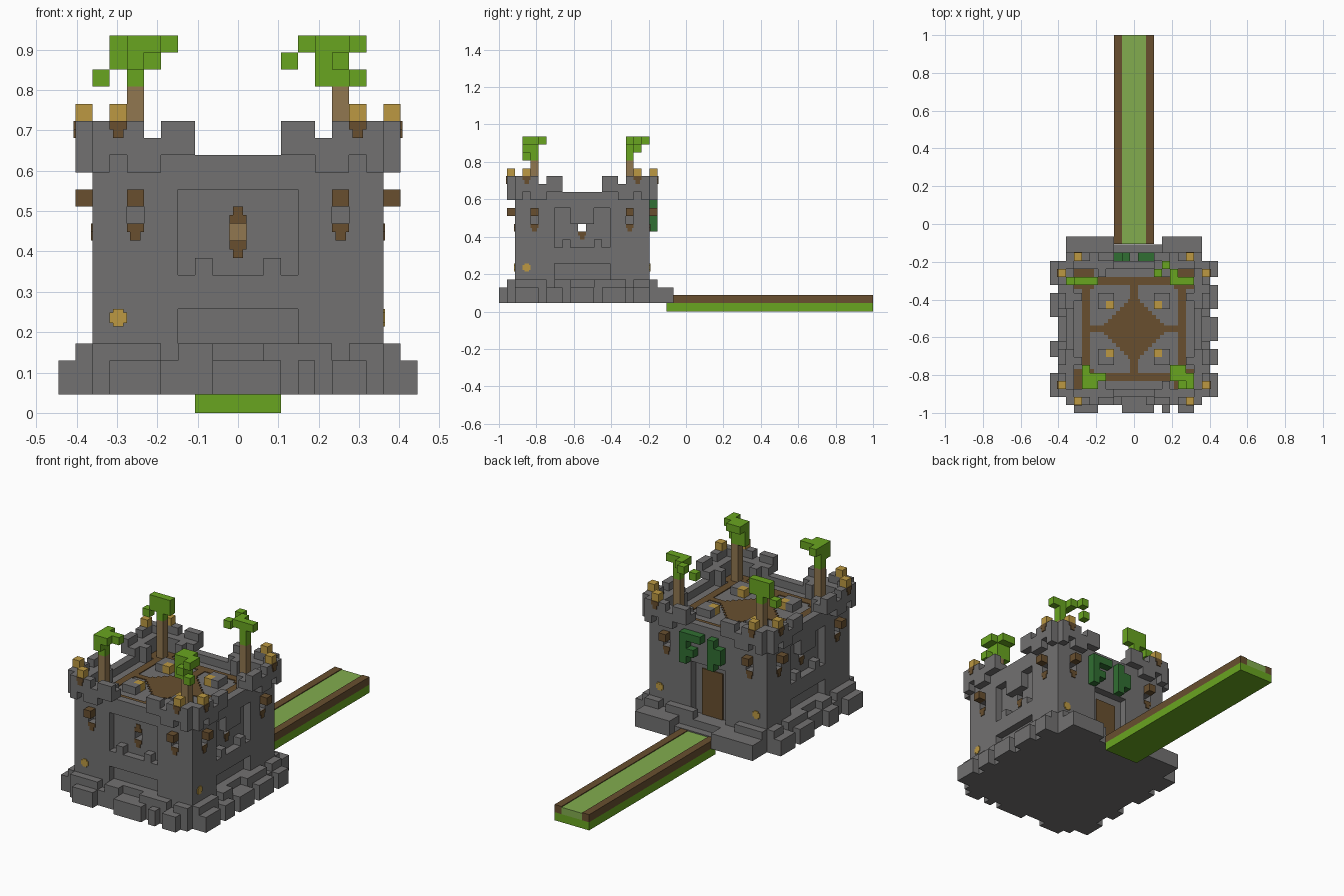
import bpy, bmesh
from mathutils import Vector

if "Cube" in bpy.data.objects:
    bpy.data.objects.remove(bpy.data.objects["Cube"])

U = 0.0424                      # block size
ORIGIN = Vector((0, -0.555, 0.045))


def srgb(*c):
    return [((v / 255 + 0.055) / 1.055) ** 2.4 if v > 10 else v / 3300 for v in c] + [1]


def material(name, *c):
    m = bpy.data.materials.new(name)
    m.use_nodes = True
    m.diffuse_color = srgb(*c)
    m.node_tree.nodes["Principled BSDF"].inputs["Base Color"].default_value = srgb(*c)
    return m


STONE = material("stone grey", 114, 113, 113)
BROWN = material("dark wood", 104, 79, 47)
TAN = material("bark tan", 145, 119, 80)
GOLD = material("torch gold", 188, 153, 66)
LEAF = material("leaf green", 105, 165, 32)
VINE = material("vine green", 48, 110, 50)
LAWN = material("pale green", 130, 172, 78)


def build(name, mat, boxes):
    """Join boxes given as (x0, x1, y0, y1, z0, z1) in block units."""
    bm = bmesh.new()
    for b in boxes:
        spans = [sorted(b[n:n + 2]) for n in (0, 2, 4)]
        verts = bmesh.ops.create_cube(bm, size=1)["verts"]
        for v in verts:
            v.co = ORIGIN + U * Vector([s[0] if c < 0 else s[1] for c, s in zip(v.co, spans)])
    mesh = bpy.data.meshes.new(name)
    bm.to_mesh(mesh)
    bm.free()
    mesh.materials.append(mat)
    ob = bpy.data.objects.new(name, mesh)
    bpy.context.collection.objects.link(ob)
    return ob


def on_face(side, a0, a1, d0, d1, k0, k1):
    """Box along one wall: a runs along it, d is the distance outward."""
    if side in ("front", "back"):
        s = -1 if side == "front" else 1
        return (a0, a1, s * d0, s * d1, k0, k1)
    s = 1 if side == "right" else -1
    return (s * d0, s * d1, a0, a1, k0, k1)


def cell(i, j, k):
    return (i - .5, i + .5, j - .5, j + .5, k, k + 1)


SIDES = ("front", "right", "back", "left")
WINDOWED = ("front", "right", "left")
MIRROR = (-1, 1)

# Stepped footing with uneven outer stones
footing = [(-9.5, 9.5, -8.5, 8.5, 0, 3), (-8.5, 8.5, -9.5, 9.5, 0, 3)]
footing = [(-9.5, 9.5, -8.5, 8.5, 0, 2.0), (-8.5, 8.5, -9.5, 9.5, 0, 2.0)]
for side in SIDES:
    for a, b in ((-8.5, -4.5), (-3.5, -1.5), (1.5, 5.5), (6.5, 8.5)):
        if side != "back" or abs(a + b) > 6:
            footing.append(on_face(side, a, b, 8.5, 9.5, 2, 3))
outer = {"front": ((-7.5, -4.5), (-1.5, 2.5), (3.5, 4.5), (5.5, 7.5)),
         "right": ((-8.5, -5.5), (-4.5, -2.5), (-1.5, 1.5), (2.5, 5.5), (6.5, 8.5)),
         "left": ((-8.5, -5.5), (-3.5, -1.5), (1.5, 4.5), (5.5, 8.5))}
for side, spans in outer.items():
    footing += [on_face(side, a, b, 9.5, 10.5, 0, 2) for a, b in spans]
footing += [(-8.5, -2.5, 9.5, 11.5, 0, 2), (3.5, 8.5, 9.5, 11.5, 0, 2),
            (-2.5, 3.5, 9.5, 10.5, 0, 1)]
build("footing", STONE, footing)

# Keep walls with window recesses, slits, tunnels and doorway cut away
keep = build("keep_walls", STONE, [(-8.5, 8.5, -8.5, 8.5, 1, 13)])
cuts = [(-9, 9, -.5, .5, 9, 10), (-.5, .5, -9, 6.5, 9, 10),
        on_face("back", -2.5, 2.5, 7.5, 9, 2, 9)]
for side in SIDES:
    cuts += [on_face(side, s * 6 - .5, s * 6 + .5, 7.5, 9, 10, 11) for s in MIRROR]
for side in WINDOWED:
    cuts.append(on_face(side, -3.5, 3.5, 7.5, 9, 7, 12))
    cuts.append(on_face(side, -3.5, 3.5, 7.5, 9, 3, 5))
cutter = build("keep_cutter", STONE, cuts)
cutter.hide_render = True
mod = keep.modifiers.new("cut", "BOOLEAN")
mod.object, mod.operation, mod.solver, mod.use_self = cutter, "DIFFERENCE", "EXACT", True
keep.data = bpy.data.meshes.new_from_object(
    keep.evaluated_get(bpy.context.evaluated_depsgraph_get()))
keep.modifiers.clear()
bpy.data.objects.remove(cutter)

# Window sill posts and side lintels
sills = [on_face(side, s * 1.5, s * 2.5, 7.4, 8.5, 7, 8) for side in WINDOWED for s in MIRROR]
sills += [on_face(side, -1.5, 1.5, 7.4, 8.5, 10, 12) for side in ("right", "left")]
build("window_stones", STONE, sills)

# Battlements: low rim, overhanging corner merlons, corbels
battlement = []
for side in SIDES:
    battlement.append(on_face(side, -8.5, 8.5, 7.5, 8.5, 13, 14))
    for s in MIRROR:
        for a, b, k0, k1 in ((2.5, 8.5, 14, 15), (5.5, 8.5, 15, 16), (2.5, 4.5, 15, 16),
                             (7.5, 8.5, 13, 14), (4.5, 6.5, 13, 14)):
            battlement.append(on_face(side, s * a, s * b, 8.5, 9.5, k0, k1))
        battlement.append(on_face(side, s * 2.5, s * 8.5, 7.5, 8.5, 14, 15))
        battlement.append(on_face(side, s * 7.5, s * 8.5, 7.5, 8.5, 15, 16))
        battlement.append(on_face(side, s * 2.5, s * 4.5, 3.5, 4.5, 13, 14))
        battlement.append(on_face(side, s * 3.5, s * 4.5, 6.5, 7.5, 13, 15))
build("battlements", STONE, battlement)

# Courtyard dirt paths
T = 13.1
paths = [(-.5, .5, -6, 6, 13, T), (-6, 6, -.4, .4, 13, T)]
for side in SIDES:
    paths.append(on_face(side, -6.5, 6.5, 5.5, 6.5, 13, T))
for i in MIRROR:
    for j in MIRROR:
        paths.append((i * 5, i * 7.5, j * 5, j * 7.5, 13, T))
for n in range(9):
    paths.append((-4.25 + n * .5, 4.25 - n * .5, -.25 - n * .5, .25 + n * .5, 13, T))
build("courtyard_paths", BROWN, paths)

# Gold torches on the merlons and in the courtyard, scorch marks below them
torches, marks, caps = [], [], []


def drip(side, a, d, k, flip=False):
    lo, hi = (.5, 1) if not flip else (0, .5)
    tip = (0, .5) if not flip else (.5, 1)
    marks.append(on_face(side, a - .5, a + .5, d, d + .1, k + lo, k + hi))
    marks.append(on_face(side, a - .3, a + .3, d, d + .1, k + tip[0], k + tip[1]))


for side in SIDES:
    for s in MIRROR:
        torches.append(on_face(side, s * 7 - .5, s * 7 + .5, 8.5, 9.5, 16, 17))
        drip(side, s * 7, 9.5, 15)
        drip(side, s * 6, 8.5, 9)
        caps.append(on_face(side, s * 6 - .5, s * 6 + .5, 8.5, 9.5, 11, 12))
for side in WINDOWED:
    drip(side, 0, 7.5, 8)
    if side == "front":
        drip(side, 0, 7.5, 10, flip=True)
torches += [cell(i * 3, j * 3, 13) for i in MIRROR for j in MIRROR]
build("torches", GOLD, torches)
build("scorch_marks", BROWN, marks)
build("window_caps", BROWN, caps)

# Small gold wall studs
studs = []
for side, a in (("front", -7), ("right", -7), ("back", 7), ("back", -7)):
    studs.append(on_face(side, a - .5, a + .5, 8.5, 8.6, 4.2, 4.8))
    studs.append(on_face(side, a - .3, a + .3, 8.5, 8.59, 4, 5))
build("wall_studs", GOLD, studs)

# Back door, inner post and climbing vines
build("back_door", BROWN, [(-1.5, 1.5, 7.4, 7.65, 2, 8)])
build("inner_post", TAN, [(-.5, .5, 6, 6.6, 9, 10)])
vine_cells = ((1, 12), (2, 12), (3, 12), (3, 11), (3, 10), (2, 10), (3, 9),
              (-1, 12), (-1, 11), (-2, 11), (-2, 10), (-1, 10), (-1, 9))
build("door_vines", VINE, [cell(i, 9, k) for i, k in vine_cells])

# Corner trees: trunk, then crown blocks as offsets from the trunk top
crowns = {
    "front_right": (-1, -1, ((0, 0, 0), (0, 0, 1), (0, -1, 1), (0, -1, 2), (1, -1, 2), (0, 0, 2),
                             (1, 0, 2), (0, 1, 2), (2, 0, 2))),
    "back_right": (-1, 1, ((0, 0, 0), (-2, 0, 0), (-1, 0, 1), (0, 0, 1), (1, 0, 1),
                           (-1, 0, 2), (0, 0, 2), (1, 0, 2))),
    "front_left": (1, -1, ((0, 0, 0), (-1, 0, 0), (1, -1, 0), (-1, 0, 1), (0, 0, 1), (0, -1, 1),
                           (-1, 0, 2), (0, 0, 2), (1, 0, 2), (-1, 1, 2), (0, 1, 2), (1, -1, 2))),
    "back_left": (1, 1, ((0, 0, 0), (0, 0, 1), (-3, 1, 1), (0, 0, 2), (1, 0, 2),
                         (-1, 0, 2), (-1, 1, 2), (-2, 2, 2))),
}
for name, (sx, sy, cells) in crowns.items():
    x, y = 6 * sx, 6 * sy
    build(name + "_trunk", TAN, [(x - .5, x + .5, y - .5, y + .5, 13, 18)])
    build(name + "_crown", LEAF, [cell(x + i, y + j, 18 + k) for i, j, k in cells])

# Long path leading away from the back
END = 1.555 / U
build("path_base", LEAF, [(-2.5, 2.5, 10.6, END, -1.06, 0)])
build("path_edges", BROWN, [(s * 1.5, s * 2.5, 10.6, END, 0, 1) for s in MIRROR])
build("path_lawn", LAWN, [(-1.5, 1.5, 10.6, END, 0, .9)])
